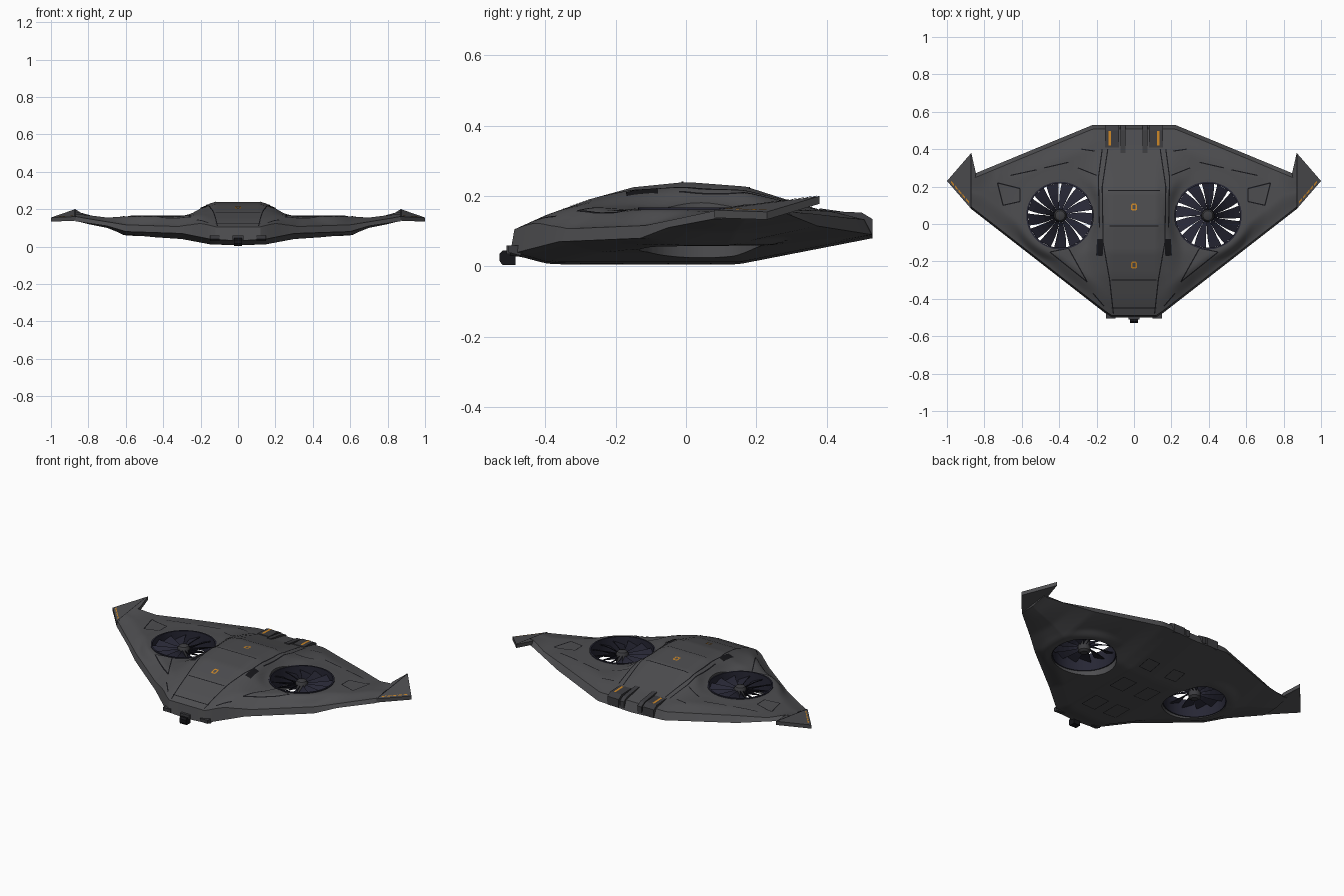
import bpy, bmesh, math
from mathutils import Vector

if "Cube" in bpy.data.objects:
    bpy.data.objects.remove(bpy.data.objects["Cube"])


def material(name, rgb):
    m = bpy.data.materials.new(name)
    m.use_nodes = True
    m.diffuse_color = (*rgb, 1)
    bsdf = m.node_tree.nodes["Principled BSDF"]
    bsdf.inputs["Base Color"].default_value = (*rgb, 1)
    bsdf.inputs["Roughness"].default_value = 0.6
    return m


HULL = material("hull grey", (0.075, 0.075, 0.08))
TRIM = material("trim dark grey", (0.045, 0.045, 0.05))
LINE = material("panel black", (0.008, 0.008, 0.01))
FAN = material("fan navy", (0.02, 0.02, 0.035))
ORANGE = material("marking orange", (0.6, 0.24, 0.02))


def make(name, verts, faces, mat, smooth=None):
    me = bpy.data.meshes.new(name)
    me.from_pydata([tuple(v) for v in verts], [], faces)
    bm = bmesh.new()
    bm.from_mesh(me)
    bmesh.ops.recalc_face_normals(bm, faces=bm.faces)
    bm.to_mesh(me)
    bm.free()
    me.materials.append(mat)
    ob = bpy.data.objects.new(name, me)
    bpy.context.collection.objects.link(ob)
    if smooth:
        shade(ob, smooth)
    return ob


def shade(ob, angle):
    bpy.ops.object.select_all(action='DESELECT')
    ob.select_set(True)
    bpy.context.view_layer.objects.active = ob
    bpy.ops.object.shade_smooth_by_angle(angle=math.radians(angle))


def curve(*pts):
    """Piecewise linear function through the points."""
    def f(t):
        if t <= pts[0][0]:
            return pts[0][1]
        for (a, p), (b, q) in zip(pts, pts[1:]):
            if t <= b:
                return p + (q - p) * (t - a) / (b - a)
        return pts[-1][1]
    return f


def step(t):
    t = max(0, min(1, t))
    return t * t * (3 - 2 * t)


# Planform and height curves, all by distance from the centre line
lead = curve((0, -.5), (.12, -.5), (.15, -.48), (.87, .08))
trail = curve((0, .53), (.22, .53), (.85, .27))
lead_top = curve((0, .1), (.3, .105), (.6, .115), (.87, .16))
lead_low = curve((0, .03), (.15, .04), (.3, .07), (.6, .08), (.7, .11), (.87, .135))
trail_top = curve((0, .13), (.22, .13), (.6, .15), (.75, .155), (.84, .182), (.87, .186))
trail_low = curve((0, .08), (.22, .09), (.6, .115), (.84, .155), (.87, .16))
crest = curve((0, .16), (.6, .16), (.7, .155), (.87, .176))
belly = curve((0, .006), (.15, .012), (.3, .04), (.6, .06), (.7, .1), (.8, .12), (.87, .138))
spine = curve((-.5, .1), (-.4, .145), (-.27, .192), (-.15, .225), (0, .24),
              (.17, .227), (.27, .195), (.4, .155), (.53, .13))
hump = curve((0, 1), (.12, 1), (.19, .72), (.25, .25), (.32, 0))
FX, FY, FR = .395, .045, .178


def top(x, y):
    x = abs(x)
    w = min(.13, (trail(x) - lead(x)) / 2)
    a, b = step((y - lead(x)) / w), step((trail(x) - y) / w)
    z = crest(x) + (lead_top(x) - crest(x)) * (1 - a) + (trail_top(x) - crest(x)) * (1 - b)
    z += (spine(y) - z) * hump(x)
    pod = step((.25 - math.hypot(x - FX, y - FY)) / .06)
    return z + (.162 - z) * pod * (1 - hump(x))


def low(x, y):
    x = abs(x)
    c = trail(x) - lead(x)
    a = step((y - lead(x)) / min(.13, c / 2))
    b = min(1, (trail(x) - y) / min(.38, c / 2))
    z = belly(x) + (lead_low(x) - belly(x)) * (1 - a) + (trail_low(x) - belly(x)) * (1 - b)
    pod = step((.25 - math.hypot(x - FX, y - FY)) / .06)
    return z + (min(z, .06) - z) * pod


# Hull: closed sections swept across the span
NX, NY = 58, 50
verts, faces = [], []
for i in range(-NX, NX + 1):
    x = .87 * i / NX
    f, r = lead(abs(x)), trail(abs(x))
    for k in range(NY + 1):
        y = f + .012 + (r - .022 - f - .012) * k / NY
        verts.append((x, y, top(x, y)))
    for k in range(NY, -1, -1):
        y = f + (r - f) * k / NY
        verts.append((x, y, low(x, y)))
ring = 2 * NY + 2
for i in range(2 * NX):
    for k in range(ring):
        a, b = i * ring + k, i * ring + (k + 1) % ring
        faces.append((a, b, b + ring, a + ring))
faces += [tuple(range(ring)), tuple(range(2 * NX * ring, (2 * NX + 1) * ring))]
hull = make("hull", verts, faces, HULL)


def tube(name, x, y, rings, mat, n=48, cap=False):
    """Surface of revolution about a vertical axis; rings are (radius, z)."""
    vs = [(x + r * math.cos(math.tau * j / n), y + r * math.sin(math.tau * j / n), z)
          for r, z in rings for j in range(n)]
    fs = [(i * n + j, i * n + (j + 1) % n, (i + 1) * n + (j + 1) % n, (i + 1) * n + j)
          for i in range(len(rings) - 1) for j in range(n)]
    if cap:
        fs += [tuple(range(n)), tuple(range((len(rings) - 1) * n, len(rings) * n))]
    return make(name, vs, fs, mat, 35)


# Fan openings
for s in (-1, 1):
    cut = tube("fan_cutter", s * FX, FY, [(FR, -.1), (FR, .4)], HULL, cap=True)
    cut.hide_render = True
    cut.hide_set(True)
    mod = hull.modifiers.new("fan opening", 'BOOLEAN')
    mod.object, mod.operation, mod.solver = cut, 'DIFFERENCE', 'EXACT'
bpy.context.view_layer.objects.active = hull
for m in list(hull.modifiers):
    bpy.ops.object.modifier_apply(modifier=m.name)
for o in [o for o in bpy.data.objects if o.name.startswith("fan_cutter")]:
    bpy.data.objects.remove(o)
shade(hull, 28)

# Ducts, hubs and blades
BLADES = 13
for s, side in ((1, "left"), (-1, "right")):
    cx = s * FX
    tube(side + "_duct", cx, FY, [(FR + .003, .062), (FR + .003, .167), (FR - .006, .167),
                                  (FR - .006, .062), (FR + .003, .062)], FAN)
    tube(side + "_hub", cx, FY, [(.02, .075), (.034, .085), (.034, .145), (.026, .158), (.012, .163)],
         TRIM, 24, True)
    vs, fs = [], []
    for b in range(BLADES):
        o = len(vs)
        for k in range(6):
            r = .03 + (FR - .034) * k / 5
            half = math.pi / BLADES * (1.0 - .22 * k / 5)
            for e in (-1, 1):
                a = math.tau * b / BLADES + e * half + .12 * s * k / 5
                for dz in (0, -.005):
                    vs.append((cx + r * math.cos(a), FY + r * math.sin(a), .13 + e * s * .014 + dz))
        for k in range(5):
            p, q = o + 4 * k, o + 4 * k + 4
            fs += [(p + i, p + j, q + j, q + i) for i, j in ((0, 2), (2, 3), (3, 1), (1, 0))]
        fs += [(o, o + 1, o + 3, o + 2), (o + 20, o + 21, o + 23, o + 22)]
    make(side + "_fan_blades", vs, fs, FAN)


def ribbons(name, paths, mat, width=.006, surface=top, lift=.002, mirror=True):
    """Thin strips laid on the hull along plan-view paths."""
    vs, fs = [], []
    for s in ((1, -1) if mirror else (1,)):
        for path in paths:
            for p, q in zip(path, path[1:]):
                p, q = Vector((s * p[0], p[1])), Vector((s * q[0], q[1]))
                d = (q - p).normalized()
                side = Vector((-d.y, d.x)) * width / 2
                n = max(1, int((q - p).length / .02))
                for k in range(n + 1):
                    c = p.lerp(q, k / n)
                    for v in (c + side, c - side):
                        vs.append((v.x, v.y, surface(v.x, v.y) + lift))
                    if k:
                        e = len(vs)
                        fs.append((e - 4, e - 3, e - 1, e - 2))
    return make(name, vs, fs, mat)


ribbons("panel_lines", [
    [(.11, -.48), (.13, -.3), (.165, -.1), (.17, .2), (.14, .4)],
    [(.185, -.02), (.19, .25), (.17, .4)],
    [(.25, -.31), (.35, -.13), (.45, -.15), (.25, -.31)],
    [(.61, .19), (.73, .22), (.7, .1), (.61, .12), (.61, .19)],
    [(.21, .39), (.28, .4)], [(.2, .26), (.3, .3)], [(.35, .33), (.48, .3)],
    [(.52, .29), (.66, .26)], [(.16, -.44), (.22, -.37)]], LINE)
ribbons("cross_lines", [[(-.12, -.3), (.12, -.3)], [(-.13, -.01), (.13, -.01)],
                        [(-.12, -.45), (.12, -.45)], [(-.14, .18), (.14, .18)]], LINE, .005, mirror=False)
ribbons("belly_lines", [
    [(.03, -.3), (.12, -.3), (.12, -.18), (.03, -.18), (.03, -.3)],
    [(.04, -.05), (.13, -.05), (.13, .07), (.04, .07), (.04, -.05)],
    [(.05, .2), (.13, .2), (.13, .28), (.05, .28), (.05, .2)]], LINE, .004, low, -.002)
ribbons("side_intakes", [[(.185, -.17), (.18, -.08)]], LINE, .035, lift=.003)
for y in (.09, -.22):
    ribbons("hatch_marking", [[(-.012, y - .015), (.012, y - .015), (.012, y + .015),
                               (-.012, y + .015), (-.012, y - .015)]], ORANGE, .008, lift=.003, mirror=False)


def prism(name, pts, x0, x1, mat):
    """Side profile of (y, z) points extruded across x."""
    n = len(pts)
    vs = [(x, y, z) for x in (x0, x1) for y, z in pts]
    fs = [(i, (i + 1) % n, n + (i + 1) % n, n + i) for i in range(n)]
    return make(name, vs, fs + [tuple(range(n)), tuple(range(n, 2 * n))], mat)


# Folded wing tips, rear housings and their markings
for s, side in ((1, "left"), (-1, "right")):
    tip = [(.87, .08, .16), (1, .23, .155), (.87, .38, .2), (.845, .27, .184)]
    vs = [(s * x, y, z - d) for d in (0, .022) for x, y, z in tip]
    make(side + "_wing_tip", vs, [(0, 1, 2), (0, 2, 3), (4, 5, 6), (4, 6, 7)] +
         [(i, (i + 1) % 4, 4 + (i + 1) % 4, 4 + i) for i in range(4)], HULL)
    a, b, c = (Vector((s * x, y, z + .002)) for x, y, z in tip[:3])

    def on_tip(u, v):
        return a + (b - a) * u + (c - a) * v
    vs, fs = [], []
    for k in range(5):
        u = .1 + .155 * k
        fs.append(tuple(range(len(vs), len(vs) + 4)))
        vs += [on_tip(u, .05), on_tip(u + .11, .05), on_tip(u + .11, .09), on_tip(u, .09)]
    make(side + "_tip_marking", vs, fs, ORANGE)
    make(side + "_tip_line", [on_tip(0, .02), on_tip(.04, .02), on_tip(.04, .94), on_tip(0, .98)],
         [(0, 1, 2, 3)], LINE)
    prism(side + "_rear_housing", [(.4, .13), (.41, .157), (.5, .153), (.53, .135), (.53, .085), (.45, .08)],
          s * .08, s * .155, TRIM)
    prism(side + "_rear_fairing", [(.37, .14), (.38, .165), (.5, .148), (.53, .13), (.53, .09)],
          s * .045, s * .072, TRIM)
    make(side + "_housing_marking", [(s * x, y, z) for x, y, z in (
        (.123, .42, .159), (.136, .42, .159), (.136, .498, .156), (.123, .498, .156))], [(0, 1, 2, 3)], ORANGE)
    prism(side + "_nose_sensor", [(-.505, .04), (-.505, .06), (-.47, .06), (-.47, .03)], s * .1, s * .15, TRIM)

# Nose camera on its mount
prism("camera_mount", [(-.51, .035), (-.51, .06), (-.47, .06), (-.47, .035)], -.03, .03, TRIM)
prism("nose_camera", [(-.522, .004), (-.53, .015), (-.53, .036), (-.522, .045),
                      (-.492, .045), (-.485, .036), (-.485, .004)], -.022, .022, LINE)
